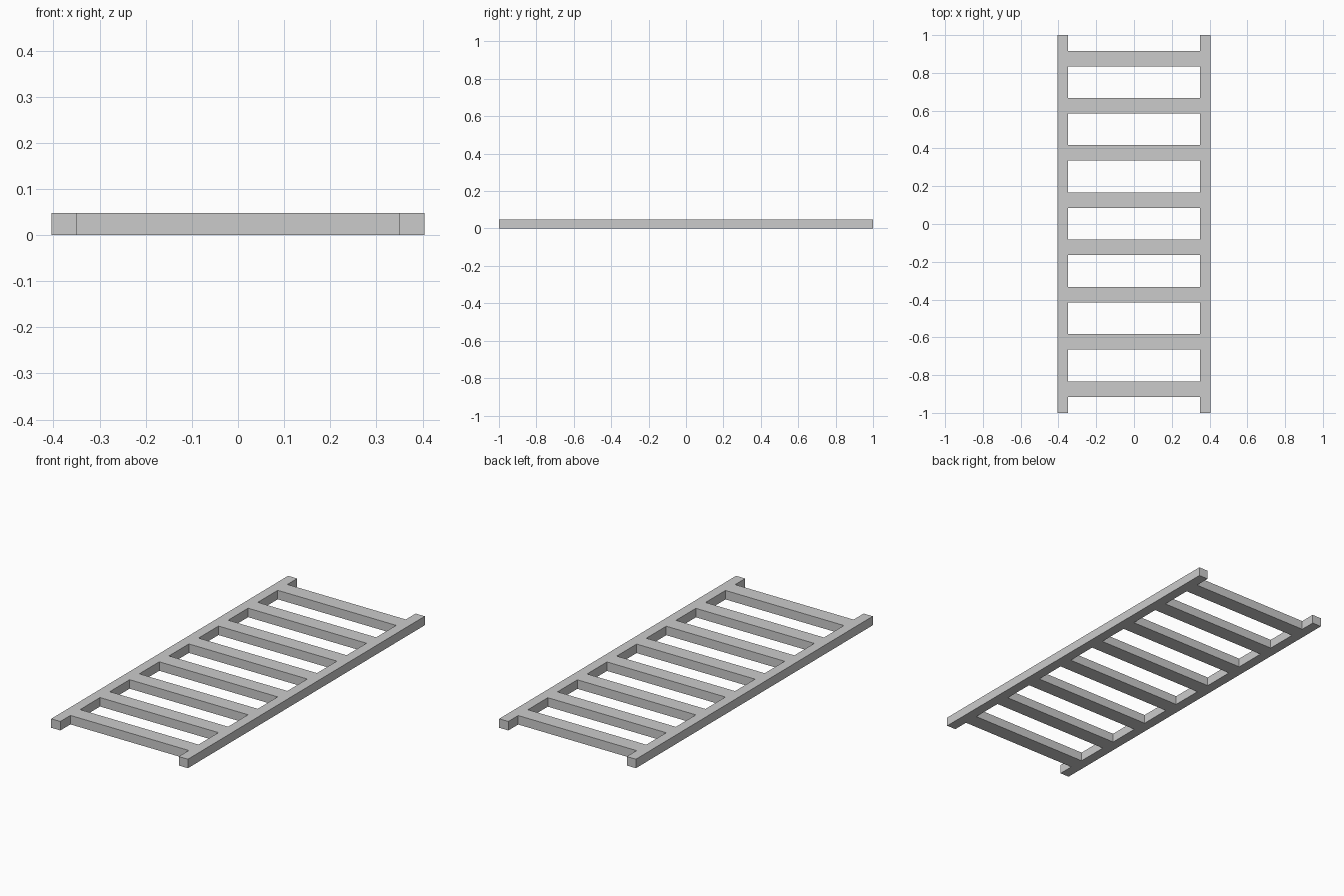
import bpy, bmesh

if "Cube" in bpy.data.objects:
    bpy.data.objects.remove(bpy.data.objects["Cube"])

HALF_W, INNER, HALF_L, HEIGHT = 0.404, 0.35, 1.0, 0.048
RUNGS, PITCH, RUNG_W = 8, 0.25, 0.082

# Break lines across the length (rung edges) and width (rail edges)
ys = [-HALF_L]
for i in range(RUNGS):
    c = (i - (RUNGS - 1) / 2) * PITCH + 0.001
    ys += [c - RUNG_W / 2, c + RUNG_W / 2]
ys.append(HALF_L)
xs = [-HALF_W, -INNER, INNER, HALF_W]

# Flat ladder outline: rails in the outer columns, rungs in every other middle cell
bm = bmesh.new()
grid = [[bm.verts.new((x, y, 0)) for x in xs] for y in ys]
for j in range(len(ys) - 1):
    for i in range(3):
        if i != 1 or j % 2 == 1:
            bm.faces.new((grid[j][i], grid[j][i + 1], grid[j + 1][i + 1], grid[j + 1][i]))

# Extrude to a solid frame with flush rails and rungs
bottom = bm.faces[:]
ext = bmesh.ops.extrude_face_region(bm, geom=bottom, use_keep_orig=True)
top = [v for v in ext["geom"] if isinstance(v, bmesh.types.BMVert)]
bmesh.ops.translate(bm, verts=top, vec=(0, 0, HEIGHT))
bmesh.ops.recalc_face_normals(bm, faces=bm.faces[:])

mesh = bpy.data.meshes.new("ladder_frame")
bm.to_mesh(mesh)
bm.free()
bpy.context.collection.objects.link(bpy.data.objects.new("ladder_frame", mesh))
